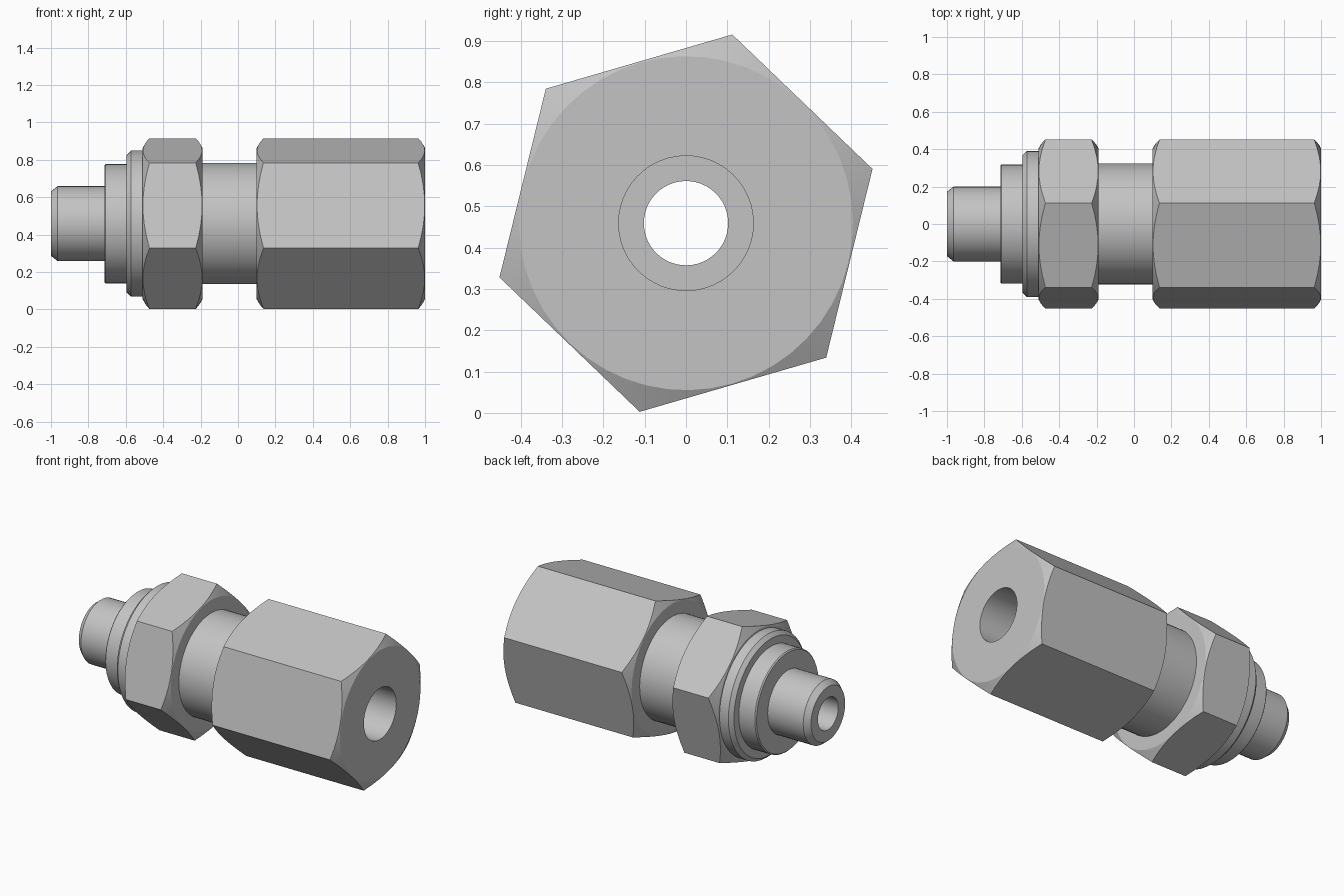
import bpy, bmesh, math

cube = bpy.data.objects.get("Cube")
if cube:
    bpy.data.objects.remove(cube)

AXIS_Z = 0.459                  # height of the long axis
CORNER = math.radians(16.2)     # turn of the hexagon corners
FLAT = 0.407                    # half the distance across flats
CAP = FLAT - 0.003              # round face left by the corner chamfer
SLOPE = 0.55                    # chamfer run per unit of radius
SEGS = 48

steel = bpy.data.materials.new("steel_grey")
steel.use_nodes = True
steel.diffuse_color = (0.55, 0.55, 0.55, 1)
steel.node_tree.nodes["Principled BSDF"].inputs["Base Color"].default_value = (0.55, 0.55, 0.55, 1)


def hex_radius(angle):
    sector = math.radians(60)
    return FLAT / math.cos(angle % sector - sector / 2)


def turned_ring(name, profile):
    """Closed profile of (x, radius) turned around the x axis.
    A radius of 'left' or 'right' is a hexagon whose corners are
    chamfered back from that end face."""
    bm = bmesh.new()
    rings = []
    for x, radius in profile:
        ring = []
        for i in range(SEGS):
            a = math.tau * i / SEGS
            px, r = x, radius
            if radius in ("left", "right"):
                r = hex_radius(a)
                run = (r - CAP) * SLOPE
                px = x + run if radius == "left" else x - run
            t = a + CORNER
            ring.append(bm.verts.new((px, r * math.cos(t), AXIS_Z + r * math.sin(t))))
        rings.append(ring)
    for k, ring in enumerate(rings):
        after = rings[(k + 1) % len(rings)]
        for i in range(SEGS):
            j = (i + 1) % SEGS
            bm.faces.new((ring[i], ring[j], after[j], after[i]))
    bmesh.ops.recalc_face_normals(bm, faces=bm.faces)
    mesh = bpy.data.meshes.new(name)
    bm.to_mesh(mesh)
    bm.free()
    mesh.materials.append(steel)
    obj = bpy.data.objects.new(name, mesh)
    bpy.context.collection.objects.link(obj)
    bpy.ops.object.select_all(action="DESELECT")
    obj.select_set(True)
    bpy.context.view_layer.objects.active = obj
    bpy.ops.object.shade_smooth_by_angle(angle=math.radians(25))
    return obj


def hexagon(start, end):
    return [(start, CAP), (start, "left"), (end, "right"), (end, CAP)]


# Body: spigot, shoulder, neck and long hexagon head with a stepped bore
turned_ring("fitting_body", [
    (-1, 0.102), (-1, 0.172), (-0.965, 0.2), (-0.715, 0.2),
    (-0.715, 0.312), (-0.708, 0.319), (-0.4, 0.319), (-0.4, 0.323), (0.1, 0.323),
    *hexagon(0.1, 1),
    (1, 0.163), (0.3, 0.163), (0.3, 0.102),
])

# Short hexagon nut around the neck
turned_ring("lock_nut", [(-0.51, 0.3), *hexagon(-0.51, -0.19), (-0.19, 0.3)])

# Round sealing washer in front of the nut
turned_ring("sealing_washer", [
    (-0.595, 0.3), (-0.595, 0.368), (-0.572, 0.391), (-0.5, 0.391), (-0.5, 0.3),
])
